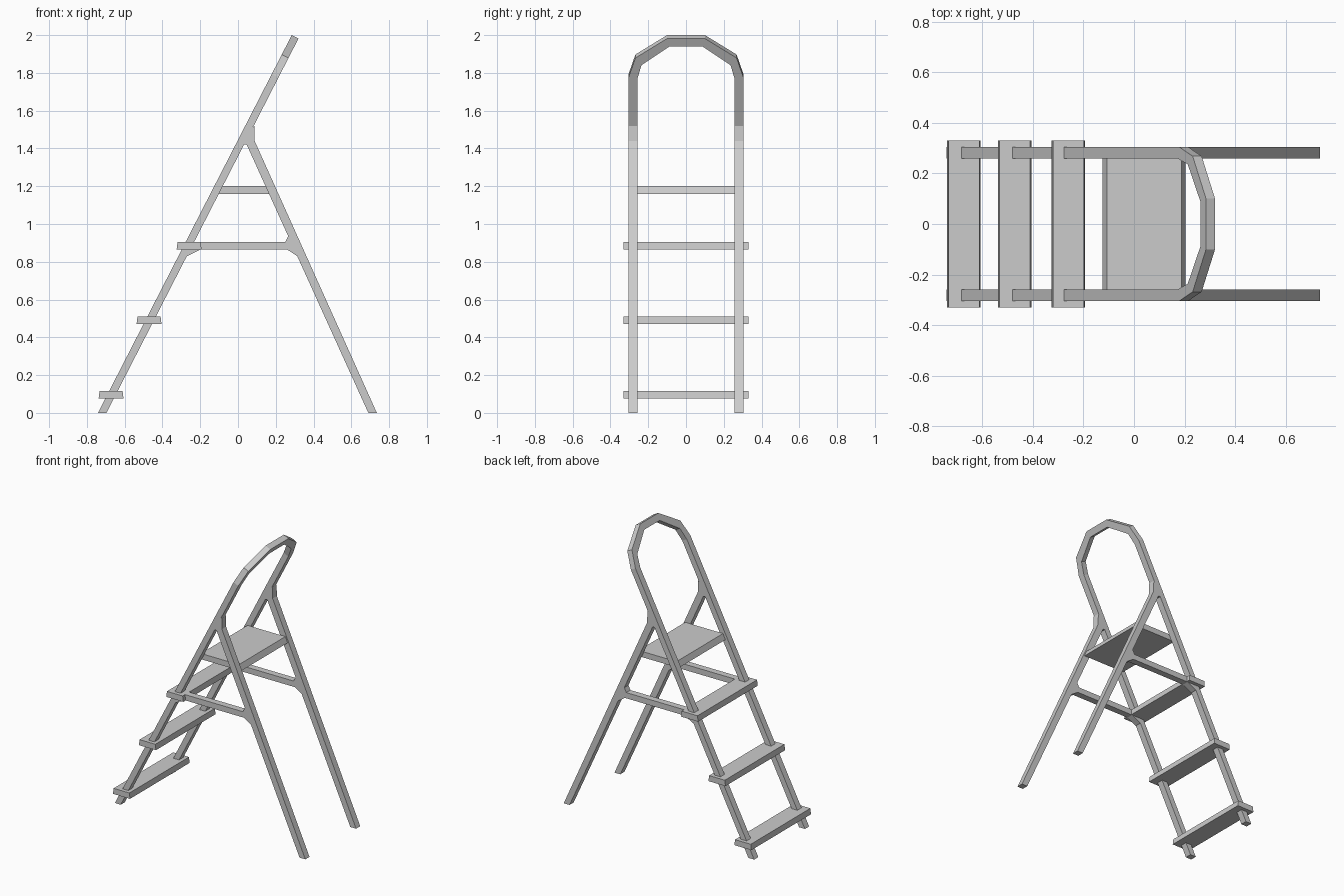
import bpy, bmesh
from mathutils import Vector

if "Cube" in bpy.data.objects:
    bpy.data.objects.remove(bpy.data.objects["Cube"])

Y_IN, Y_OUT = 0.258, 0.304


def finish(name, bm):
    bmesh.ops.recalc_face_normals(bm, faces=bm.faces)
    me = bpy.data.meshes.new(name)
    bm.to_mesh(me)
    bm.free()
    ob = bpy.data.objects.new(name, me)
    bpy.context.collection.objects.link(ob)
    return ob


def extrude_xz(name, profile, y0, y1, mirror=False):
    """Extrude a side-view (x, z) profile from y0 to y1."""
    bm = bmesh.new()
    face = bm.faces.new([bm.verts.new((x, y0, z)) for x, z in profile])
    geom = bmesh.ops.extrude_face_region(bm, geom=[face])["geom"]
    verts = [g for g in geom if isinstance(g, bmesh.types.BMVert)]
    bmesh.ops.translate(bm, verts=verts, vec=(0, y1 - y0, 0))
    ob = finish(name, bm)
    if mirror:
        mod = ob.modifiers.new("mirror", 'MIRROR')
        mod.use_axis = (False, True, False)
    return ob


# front rails and top hoop: one leaning U-shaped tube, cut flat at the floor
outer = [(Y_OUT, -0.1), (Y_OUT, 1.785), (0.268, 1.888), (0.1, 1.991)]
inner = [(Y_IN, -0.1), (Y_IN, 1.775), (0.236, 1.85), (0.085, 1.95)]
outer += [(-y, z) for y, z in reversed(outer)]
inner += [(-y, z) for y, z in reversed(inner)]
LEAN = 0.513
normal = Vector((-1, 0, LEAN)).normalized() * 0.02
bm = bmesh.new()
rings = []
for (yo, zo), (yi, zi) in zip(outer, inner):
    o = Vector((-0.719 + LEAN * zo, yo, zo))
    i = Vector((-0.719 + LEAN * zi, yi, zi))
    rings.append([bm.verts.new(p) for p in
                  (o + normal, o - normal, i - normal, i + normal)])
for a, b in zip(rings, rings[1:]):
    for k in range(4):
        n = (k + 1) % 4
        bm.faces.new((a[k], a[n], b[n], b[k]))
cut = bmesh.ops.bisect_plane(bm, geom=bm.verts[:] + bm.edges[:] + bm.faces[:],
                             plane_co=(0, 0, 0), plane_no=(0, 0, 1), clear_inner=True)
edges = [e for e in cut["geom_cut"] if isinstance(e, bmesh.types.BMEdge)]
bmesh.ops.holes_fill(bm, edges=edges, sides=4)
finish("front_rails_and_hoop", bm)

# rear legs with the short upright shoulder at the joint
extrude_xz("rear_legs", [(0.69, 0), (0.735, 0), (0.088, 1.44), (0.087, 1.52),
                         (0.03, 1.46), (0.02, 1.42), (0.046, 1.42)],
           Y_IN, Y_OUT, True)

# side braces with angled corners
extrude_xz("side_braces", [(-0.24, 0.905), (0.25, 0.905), (0.265, 0.935), (0.285, 0.93),
                           (0.33, 0.83), (0.313, 0.83), (0.26, 0.865),
                           (-0.2, 0.865), (-0.268, 0.83), (-0.28, 0.83)],
           Y_IN, Y_OUT, True)

# three treads, slightly narrower on top
for n, (x, z) in enumerate([(-0.672, 0.075), (-0.471, 0.47), (-0.259, 0.865)], 1):
    extrude_xz(f"tread_{n}", [(x - 0.066, z), (x + 0.066, z),
                              (x + 0.061, z + 0.04), (x - 0.061, z + 0.04)],
               -0.33, 0.33)

# platform between the legs, ends sloped to match them
extrude_xz("platform", [(-0.124, 1.16), (0.204, 1.16), (0.187, 1.2), (-0.107, 1.2)],
           -Y_IN, Y_IN)
